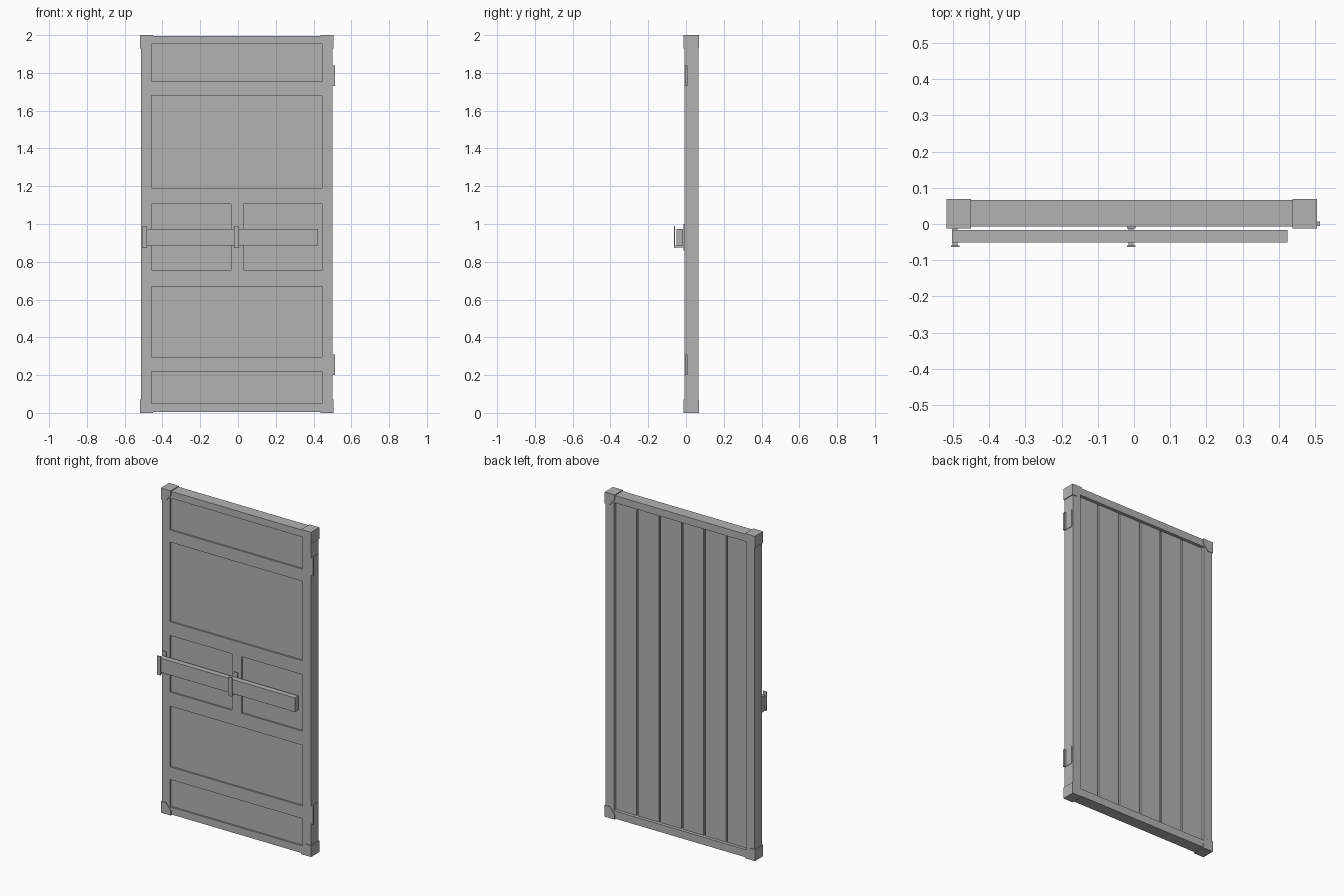
import bpy
import bmesh

old = bpy.data.objects.get("Cube")
if old:
    bpy.data.objects.remove(old, do_unlink=True)

grey = bpy.data.materials.new("plain_grey")
grey.use_nodes = True
COLOUR = (0.45, 0.45, 0.45, 1)
grey.diffuse_color = COLOUR
grey.node_tree.nodes["Principled BSDF"].inputs["Base Color"].default_value = COLOUR


def add_prism(bm, outline, y0, y1):
    """Extrude an x-z outline from y0 to y1."""
    front = [bm.verts.new((x, y0, z)) for x, z in outline]
    back = [bm.verts.new((x, y1, z)) for x, z in outline]
    bm.faces.new(front)
    bm.faces.new(back[::-1])
    for i in range(len(outline)):
        j = (i + 1) % len(outline)
        bm.faces.new((front[j], front[i], back[i], back[j]))


def add_box(bm, x, y, z):
    add_prism(bm, [(x[0], z[0]), (x[1], z[0]), (x[1], z[1]), (x[0], z[1])], *y)


def make_object(name, bm):
    bmesh.ops.recalc_face_normals(bm, faces=bm.faces)
    mesh = bpy.data.meshes.new(name)
    bm.to_mesh(mesh)
    bm.free()
    mesh.materials.append(grey)
    obj = bpy.data.objects.new(name, mesh)
    bpy.context.collection.objects.link(obj)
    return obj


def make_boxes(name, *boxes):
    bm = bmesh.new()
    for box in boxes:
        add_box(bm, *box)
    return make_object(name, bm)


# Main dimensions
LEFT, RIGHT, BOTTOM, TOP = -0.513, 0.501, 0.005, 1.995
FRONT, BACK = -0.007, 0.066
INNER = (-0.458, 0.446)
PANEL = 0.003          # front face of the recessed panels
RECESS = 0.034         # floor of the back opening

# Door slab with front panels and a back opening cut into it
door = make_boxes("door_frame", ((LEFT, RIGHT), (FRONT, BACK), (BOTTOM, TOP)))
depth = (FRONT - 0.05, PANEL)
cuts = [(INNER, depth, z) for z in
        ((0.05, 0.218), (0.296, 0.67), (1.19, 1.68), (1.755, 1.952))]
cuts += [(x, depth, (0.757, 1.105)) for x in ((INNER[0], -0.036), (0.03, INNER[1]))]
cuts.append((INNER, (RECESS, BACK + 0.05), (0.052, 1.95)))
cutter = make_boxes("panel_cutter", *cuts)
cutter.hide_render = True
cut = door.modifiers.new("panels", 'BOOLEAN')
cut.object = cutter
cut.solver = 'EXACT'
bpy.context.view_layer.objects.active = door
bpy.ops.object.modifier_apply(modifier=cut.name)
bpy.data.objects.remove(cutter, do_unlink=True)

# Vertical planks on the back
PLANKS, GAP = 6, 0.011
pitch = (INNER[1] - INNER[0] + GAP) / PLANKS
for i in range(PLANKS):
    x = INNER[0] + i * pitch
    make_boxes(f"back_plank_{i + 1}",
               ((x, x + pitch - GAP), (RECESS - 0.002, 0.046), (0.05, 1.952)))

# Chamfered corner caps
CAP = [(0, 0), (0.068, 0), (0.068, 0.03), (0.034, 0.07), (0, 0.07)]
for side, x0, sx in (("right", -0.518, 1), ("left", 0.506, -1)):
    for level, z0, sz in (("bottom", 0, 1), ("top", 2, -1)):
        bm = bmesh.new()
        add_prism(bm, [(x0 + sx * x, z0 + sz * z) for x, z in CAP], -0.012, 0.069)
        make_object(f"{level}_{side}_corner_cap", bm)

# Hinges: a thin leaf on the edge and a raised knuckle
for level, z in (("lower", (0.2, 0.31)), ("upper", (1.73, 1.84))):
    make_boxes(f"{level}_hinge",
               ((0.495, 0.504), (0.0, 0.056), z),
               ((0.495, 0.514), (-0.006, 0.007), z))

# Brackets: back plate, lower arm and front flange
for side, x in (("right", -0.494), ("middle", -0.008)):
    wide, narrow = (x - 0.012, x + 0.012), (x - 0.007, x + 0.007)
    make_boxes(f"{side}_bracket",
               (wide, (-0.012, FRONT + 0.001), (0.86, 1.0)),
               (narrow, (-0.06, -0.011), (0.875, 0.886)),
               (wide, (-0.064, -0.059), (0.873, 0.99)))

# Sliding bar resting in the brackets
make_boxes("locking_bar", ((-0.503, 0.424), (-0.051, -0.016), (0.886, 0.973)))
